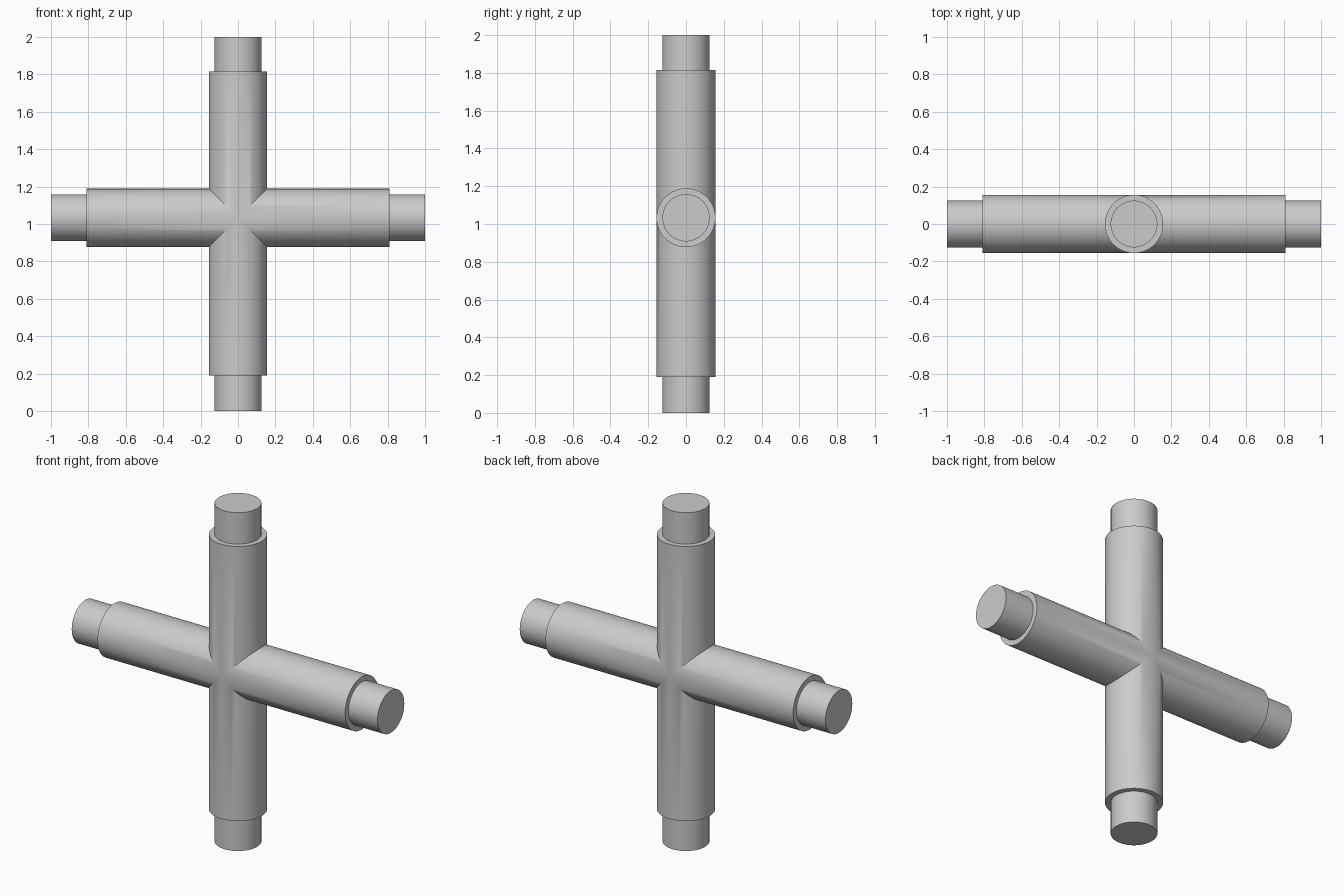
import bpy, bmesh
from math import cos, sin, pi, radians
from mathutils import Vector

if "Cube" in bpy.data.objects:
    bpy.data.objects.remove(bpy.data.objects["Cube"])

SEGMENTS = 64
BODY_R, END_R = 0.156, 0.125
CENTRE = Vector((0, 0, 1.033))

grey = bpy.data.materials.new("pipe grey")
grey.use_nodes = True
colour = (0.6, 0.6, 0.6, 1)
grey.diffuse_color = colour
grey.node_tree.nodes["Principled BSDF"].inputs["Base Color"].default_value = colour


def stepped_arm(axis, shoulder, tip):
    """One arm with a narrower spigot, mitred where it meets its neighbours."""
    bm = bmesh.new()
    across = Vector((axis.z, 0, -axis.x))
    depth = Vector((0, 1, 0))
    profile = [(BODY_R, -0.3), (BODY_R, shoulder), (END_R, shoulder), (END_R, tip)]
    rings = []
    for r, t in profile:
        rings.append([bm.verts.new(axis * t + r * (across * cos(a) + depth * sin(a)))
                      for a in (2 * pi * i / SEGMENTS for i in range(SEGMENTS))])
    for low, high in zip(rings, rings[1:]):
        for i in range(SEGMENTS):
            j = (i + 1) % SEGMENTS
            bm.faces.new((low[i], low[j], high[j], high[i]))
    bm.faces.new(rings[-1])
    # two diagonal cuts leave the mitre
    for side in (1, -1):
        bmesh.ops.bisect_plane(bm, geom=bm.verts[:] + bm.edges[:] + bm.faces[:],
                               plane_co=(0, 0, 0), plane_no=axis + across * side,
                               clear_inner=True)
    mesh = bpy.data.meshes.new("arm")
    bm.to_mesh(mesh)
    bm.free()
    return mesh


# four arms welded into one cross fitting
arms = [(Vector((1, 0, 0)), 0.81, 1.0), (Vector((-1, 0, 0)), 0.81, 1.0),
        (Vector((0, 0, 1)), 0.782, 0.967), (Vector((0, 0, -1)), 0.842, 1.033)]
bm = bmesh.new()
for arm in arms:
    mesh = stepped_arm(*arm)
    bm.from_mesh(mesh)
    bpy.data.meshes.remove(mesh)
bmesh.ops.remove_doubles(bm, verts=bm.verts[:], dist=0.0005)
bmesh.ops.recalc_face_normals(bm, faces=bm.faces[:])
mesh = bpy.data.meshes.new("pipe_cross")
bm.to_mesh(mesh)
bm.free()
mesh.materials.append(grey)

cross = bpy.data.objects.new("pipe_cross", mesh)
cross.location = CENTRE
bpy.context.collection.objects.link(cross)
bpy.context.view_layer.objects.active = cross
cross.select_set(True)
bpy.ops.object.shade_smooth_by_angle(angle=radians(30))
